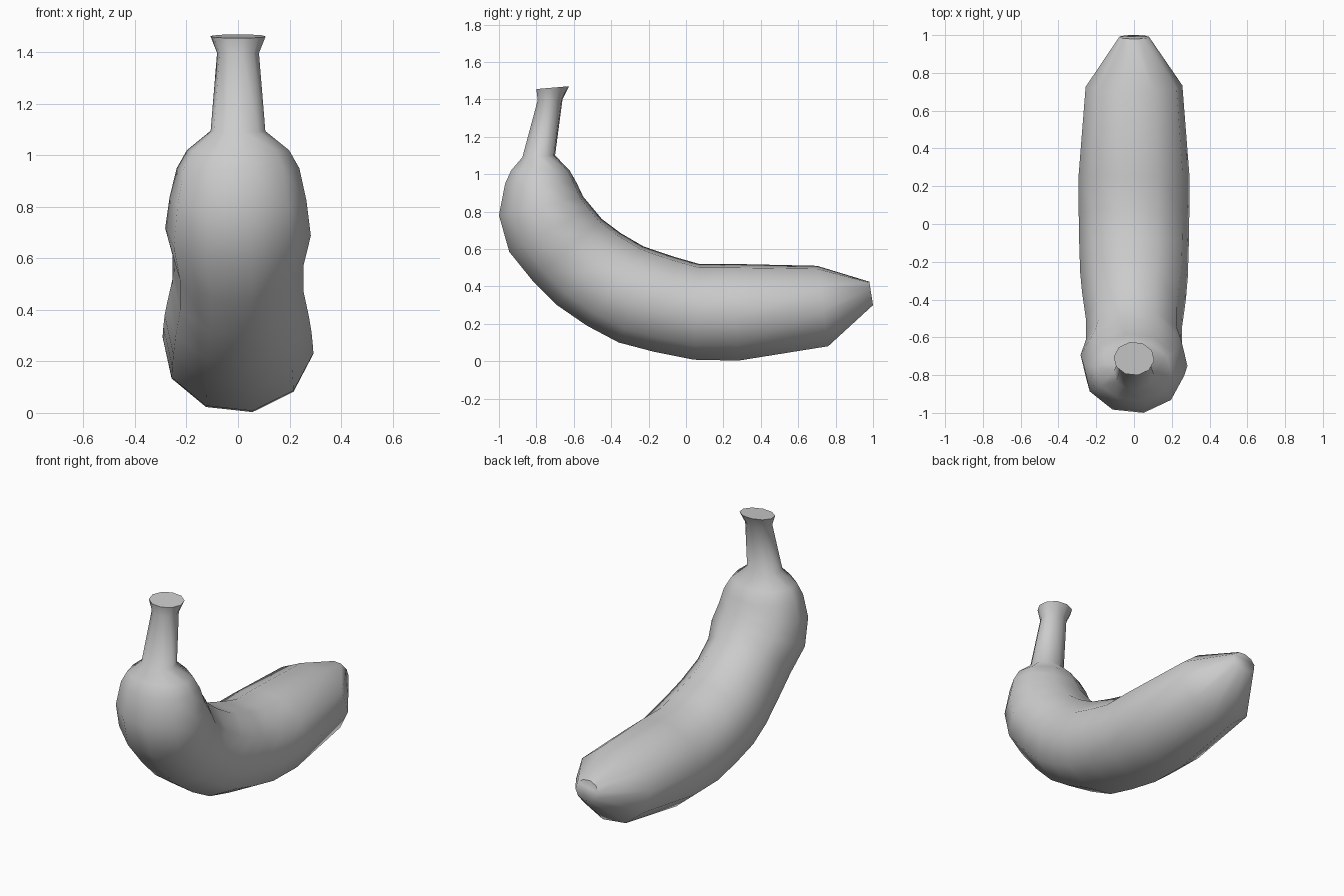
import bpy, bmesh
from math import sin, cos, radians

if "Cube" in bpy.data.objects:
    bpy.data.objects.remove(bpy.data.objects["Cube"])

SIDES, PHASE = 10, 11

# Each section: outer (y, z), inner (y, z), half width in x
sections = [
    (-0.80, 1.455, -0.625, 1.47, 0.108),   # stem top
    (-0.793, 1.395, -0.66, 1.40, 0.082),
    (-0.875, 1.09, -0.70, 1.10, 0.107),    # stem base
    (-0.935, 1.02, -0.622, 1.02, 0.20),    # shoulder
    (-0.967, 0.95, -0.583, 0.95, 0.24),
    (-1.00, 0.78, -0.55, 0.88, 0.268),
    (-0.945, 0.585, -0.50, 0.82, 0.285),
    (-0.82, 0.43, -0.45, 0.76, 0.257),     # bend
    (-0.69, 0.30, -0.35, 0.685, 0.257),
    (-0.53, 0.19, -0.23, 0.615, 0.277),
    (-0.36, 0.10, -0.18, 0.597, 0.287),
    (-0.17, 0.05, -0.06, 0.557, 0.292),
    (0.04, 0.008, 0.07, 0.52, 0.295),
    (0.28, 0.003, 0.25, 0.52, 0.295),
    (0.76, 0.08, 0.70, 0.51, 0.258),
    (1.00, 0.30, 0.98, 0.425, 0.08),       # blossom tip
]

# Loft the sections into one closed body
bm = bmesh.new()
rings = []
for oy, oz, iy, iz, w in sections:
    ring = []
    for k in range(SIDES):
        a = radians(PHASE + 360 / SIDES * k)
        t = cos(a) / cos(radians(PHASE))
        ring.append(bm.verts.new((w * sin(a),
                                  (oy + iy) / 2 + (oy - iy) / 2 * t,
                                  (oz + iz) / 2 + (oz - iz) / 2 * t)))
    rings.append(ring)
for a, b in zip(rings, rings[1:]):
    for k in range(SIDES):
        n = (k + 1) % SIDES
        bm.faces.new((a[k], a[n], b[n], b[k]))
bm.faces.new(rings[0])
bm.faces.new(rings[-1])
bmesh.ops.recalc_face_normals(bm, faces=bm.faces)

mesh = bpy.data.meshes.new("banana")
bm.to_mesh(mesh)
bm.free()
banana = bpy.data.objects.new("banana", mesh)
bpy.context.collection.objects.link(banana)

# Smooth skin with crisp cut ends
bpy.context.view_layer.objects.active = banana
banana.select_set(True)
bpy.ops.object.shade_smooth_by_angle(angle=radians(60))
